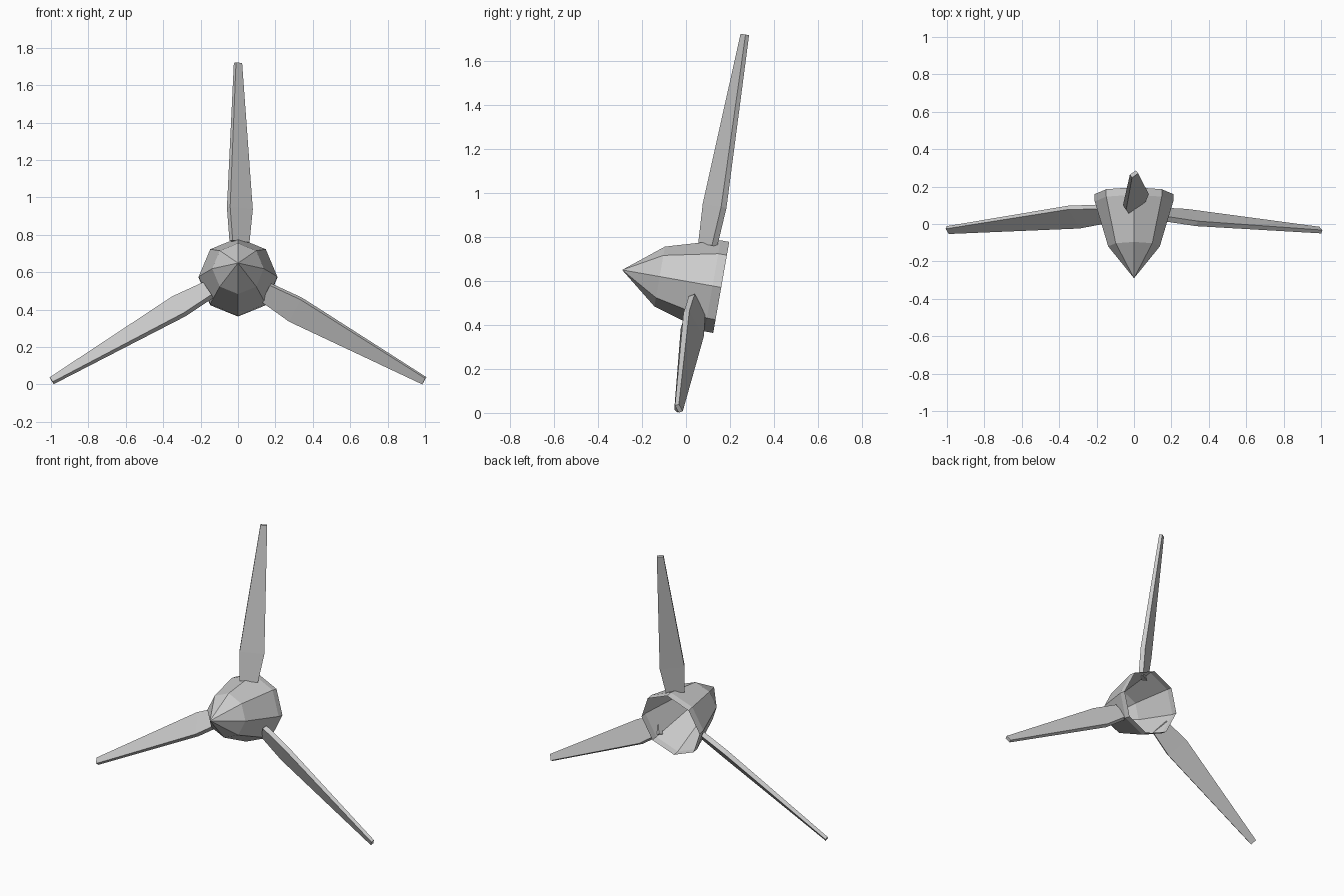
import bpy, bmesh
from math import sin, cos, pi, radians
from mathutils import Matrix, Vector

if "Cube" in bpy.data.objects:
    bpy.data.objects.remove(bpy.data.objects["Cube"])

# Rotor frame: nose points along local -y, whole rotor leans back 10 degrees
ROTOR = Matrix.Translation((0, 0.16, 0.57)) @ Matrix.Rotation(radians(-10), 4, 'X')


def finish(bm, name, matrix):
    bmesh.ops.recalc_face_normals(bm, faces=bm.faces)
    mesh = bpy.data.meshes.new(name)
    bm.to_mesh(mesh)
    bm.free()
    obj = bpy.data.objects.new(name, mesh)
    obj.matrix_world = matrix
    bpy.context.collection.objects.link(obj)
    return obj


def bridge(bm, a, b):
    n = len(a)
    for i in range(n):
        bm.faces.new((a[i], a[(i + 1) % n], b[(i + 1) % n], b[i]))


# Hub: eight-sided pointed shell, open at the back
def build_hub():
    bm = bmesh.new()
    rings = [[bm.verts.new((r * sin(i * pi / 4), y, r * cos(i * pi / 4)))
              for i in range(8)]
             for y, r in ((-0.284, 0.138), (-0.04, 0.21), (0, 0.21))]
    nose = bm.verts.new((0, -0.457, 0))
    for i in range(8):
        bm.faces.new((nose, rings[0][i], rings[0][(i + 1) % 8]))
    for a, b in zip(rings, rings[1:]):
        bridge(bm, a, b)
    finish(bm, "hub", ROTOR)


# Blade: pitched rectangular section, widening then tapering to the tip
def build_blade(name, turn):
    bm = bmesh.new()
    pitch = Matrix.Rotation(radians(35), 3, 'Z')
    rings = []
    # radius, chord, thickness, sideways offset
    for r, c, t, off in ((0.18, 0.11, 0.03, 0.008),
                         (0.36, 0.148, 0.03, 0.01),
                         (1.15, 0.04, 0.02, 0.0)):
        rings.append([bm.verts.new(pitch @ Vector((sx * c / 2, sy * t / 2, 0))
                                   + Vector((off, -0.094, r)))
                      for sx, sy in ((-1, -1), (1, -1), (1, 1), (-1, 1))])
    for a, b in zip(rings, rings[1:]):
        bridge(bm, a, b)
    bm.faces.new(rings[0])
    bm.faces.new(rings[-1])
    finish(bm, name, ROTOR @ Matrix.Rotation(turn, 4, 'Y'))


build_hub()
for k in range(3):
    build_blade(f"blade_{k + 1}", k * 2 * pi / 3)
